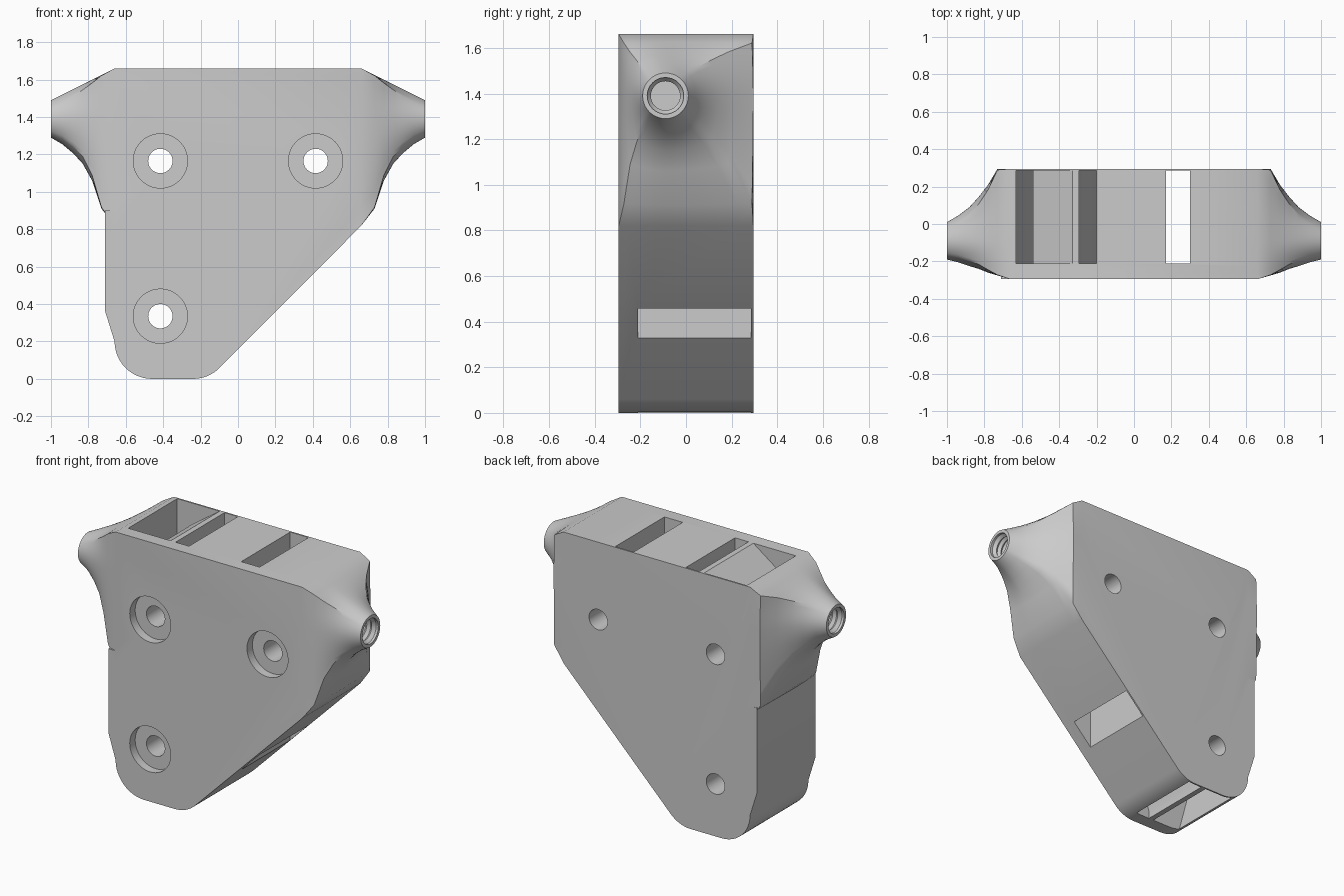
import bpy, bmesh, math

cube = bpy.data.objects.get("Cube")
if cube:
    bpy.data.objects.remove(cube, do_unlink=True)

grey = bpy.data.materials.new("plain_grey")
grey.use_nodes = True
grey.diffuse_color = (0.6, 0.6, 0.6, 1)
grey.node_tree.nodes["Principled BSDF"].inputs["Base Color"].default_value = (0.6, 0.6, 0.6, 1)


def finish(bm, name):
    bmesh.ops.recalc_face_normals(bm, faces=bm.faces)
    mesh = bpy.data.meshes.new(name)
    bm.to_mesh(mesh)
    bm.free()
    mesh.materials.append(grey)
    obj = bpy.data.objects.new(name, mesh)
    bpy.context.collection.objects.link(obj)
    return obj


def loft(rings, name):
    """Skin a list of closed rings and cap both ends."""
    bm = bmesh.new()
    rows = [[bm.verts.new(p) for p in ring] for ring in rings]
    n = len(rows[0])
    for a, b in zip(rows, rows[1:]):
        for i in range(n):
            j = (i + 1) % n
            bm.faces.new((a[i], a[j], b[j], b[i]))
    bm.faces.new(rows[0])
    bm.faces.new(rows[-1])
    return finish(bm, name)


def prism(profile, y0, y1, name):
    return loft([[(x, y, z) for x, z in profile] for y in (y0, y1)], name)


def arc(cx, cz, r, a0, a1, steps=12):
    angles = [math.radians(a0 + (a1 - a0) * i / steps) for i in range(steps + 1)]
    return [(cx + r * math.cos(a), cz + r * math.sin(a)) for a in angles]


def combine(obj, other, operation):
    mod = obj.modifiers.new(operation, 'BOOLEAN')
    mod.operation, mod.solver, mod.object = operation, 'EXACT', other
    bpy.context.view_layer.objects.active = obj
    bpy.ops.object.modifier_apply(modifier=mod.name)
    bpy.data.objects.remove(other, do_unlink=True)


# Main plate with rounded foot
outline = [(0.66, 0.82), (0.66, 1.66), (-0.66, 1.66), (-0.66, 0.9), (-0.71, 0.9), (-0.71, 0.36)]
outline += arc(-0.46, 0.2, 0.2, 180, 270) + arc(-0.24, 0.2, 0.2, 270, 315, 8)
bracket = prism(outline, -0.295, 0.295, "bracket_body")

# Flared side spouts: a rectangle blending into a round nose
NOSE_Y, NOSE_Z = -0.09, 1.39
# x, front, back, bottom, top, roundness
SECTIONS = [(0.66, -0.295, 0.295, 0.82, 1.66, 0),
            (0.73, -0.275, 0.295, 0.91, 1.625, 0.05),
            (0.78, -0.26, 0.21, 1.06, 1.60, 0.3),
            (0.83, -0.24, 0.145, 1.15, 1.575, 0.55),
            (0.88, -0.225, 0.09, 1.205, 1.55, 0.75),
            (0.94, -0.205, 0.045, 1.255, 1.52, 0.93),
            (1.0, -0.19, 0.01, 1.29, 1.49, 1)]


def spout_ring(side, x, front, back, bottom, top, roundness, steps=64):
    ring = []
    for i in range(steps):
        a = math.tau * i / steps
        c, s = math.cos(a), math.sin(a)
        k = roundness + (1 - roundness) / max(abs(c), abs(s))
        ry = back - NOSE_Y if c > 0 else NOSE_Y - front
        rz = top - NOSE_Z if s > 0 else NOSE_Z - bottom
        ring.append((side * x, NOSE_Y + k * c * ry, NOSE_Z + k * s * rz))
    return ring


def circle_x(x, r, steps=32):
    return [(x, NOSE_Y + y, NOSE_Z + z) for y, z in arc(0, 0, r, 0, 360, steps)[:-1]]


for side, label in ((1, "left"), (-1, "right")):
    spout = loft([spout_ring(side, *s) for s in SECTIONS], label + "_spout")
    combine(bracket, spout, 'UNION')
    # Threaded bore in the nose
    bore = [circle_x(side * 1.05, 0.08), circle_x(side * 0.985, 0.08)]
    for i in range(8):
        bore.append(circle_x(side * (0.965 - i * 0.035), 0.064))
        bore.append(circle_x(side * (0.948 - i * 0.035), 0.078))
    combine(bracket, loft(bore, label + "_bore"), 'DIFFERENCE')

# Vertical channels open at the top and the underside
wide = [(-0.63, 1.75), (-0.33, 1.75), (-0.33, 1.66), (-0.54, 1.51), (-0.54, 0.3),
        (-0.33, 0.0), (-0.33, -0.05), (-0.52, -0.05), (-0.63, 0.36)]
bow = [(0, 1.75), (0, 1.55), (0.03, 1.45), (0.1, 1.25), (0.12, 1.0), (0.12, 0.5),
       (0.1, 0.35), (0.03, 0.15), (0, 0.05), (0, -0.05)]
narrow = [(-0.295 + x, z) for x, z in bow] + [(-0.2 + x, z) for x, z in reversed(bow)]
straight = [(0.17, 0), (0.3, 0), (0.3, 1.75), (0.17, 1.75)]
for profile, label in ((wide, "wide"), (narrow, "narrow"), (straight, "straight")):
    combine(bracket, prism(profile, -0.21, 0.285, label + "_channel"), 'DIFFERENCE')

# Counterbored screw holes
for x, z in ((-0.415, 1.165), (0.415, 1.165), (-0.415, 0.335)):
    for r, y0, y1 in ((0.145, -0.4, -0.24), (0.065, -0.4, 0.4)):
        cutter = prism(arc(x, z, r, 0, 360, 48)[:-1], y0, y1, "screw_hole")
        combine(bracket, cutter, 'DIFFERENCE')

bpy.ops.object.select_all(action='DESELECT')
bracket.select_set(True)
bpy.context.view_layer.objects.active = bracket
bpy.ops.object.shade_smooth_by_angle(angle=math.radians(30))
